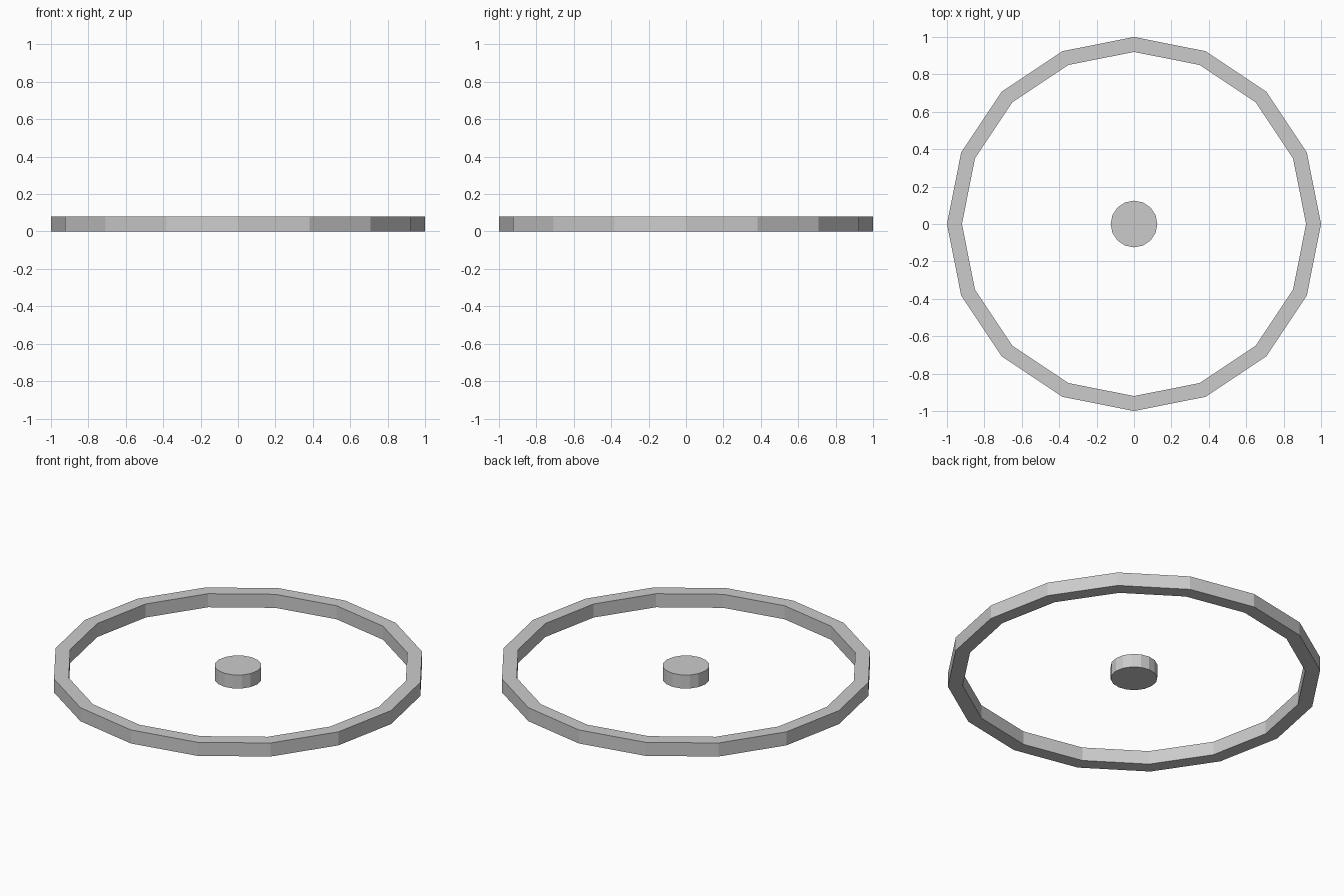
import bpy
import bmesh
from math import cos, sin, tau

if "Cube" in bpy.data.objects:
    bpy.data.objects.remove(bpy.data.objects["Cube"])

SIDES = 16
HEIGHT = 0.08


def finish(name, bm):
    bmesh.ops.recalc_face_normals(bm, faces=bm.faces)
    mesh = bpy.data.meshes.new(name)
    bm.to_mesh(mesh)
    bm.free()
    obj = bpy.data.objects.new(name, mesh)
    bpy.context.collection.objects.link(obj)
    return obj


def circle(bm, radius, z):
    return [bm.verts.new((radius * cos(tau * i / SIDES), radius * sin(tau * i / SIDES), z))
            for i in range(SIDES)]


# Outer rim: a square section swept round 16 flat sides
bm = bmesh.new()
section = [(1.0, 0), (1.0, HEIGHT), (0.92, HEIGHT), (0.92, 0)]
loops = [circle(bm, r, z) for r, z in section]
for k in range(4):
    a, b = loops[k], loops[(k + 1) % 4]
    for i in range(SIDES):
        j = (i + 1) % SIDES
        bm.faces.new((a[i], a[j], b[j], b[i]))
finish("outer_rim", bm)

# Centre hub: a short capped disc
bm = bmesh.new()
low, high = circle(bm, 0.125, 0), circle(bm, 0.125, HEIGHT)
for i in range(SIDES):
    j = (i + 1) % SIDES
    bm.faces.new((low[i], low[j], high[j], high[i]))
bm.faces.new(low[::-1])
bm.faces.new(high)
finish("centre_hub", bm)
